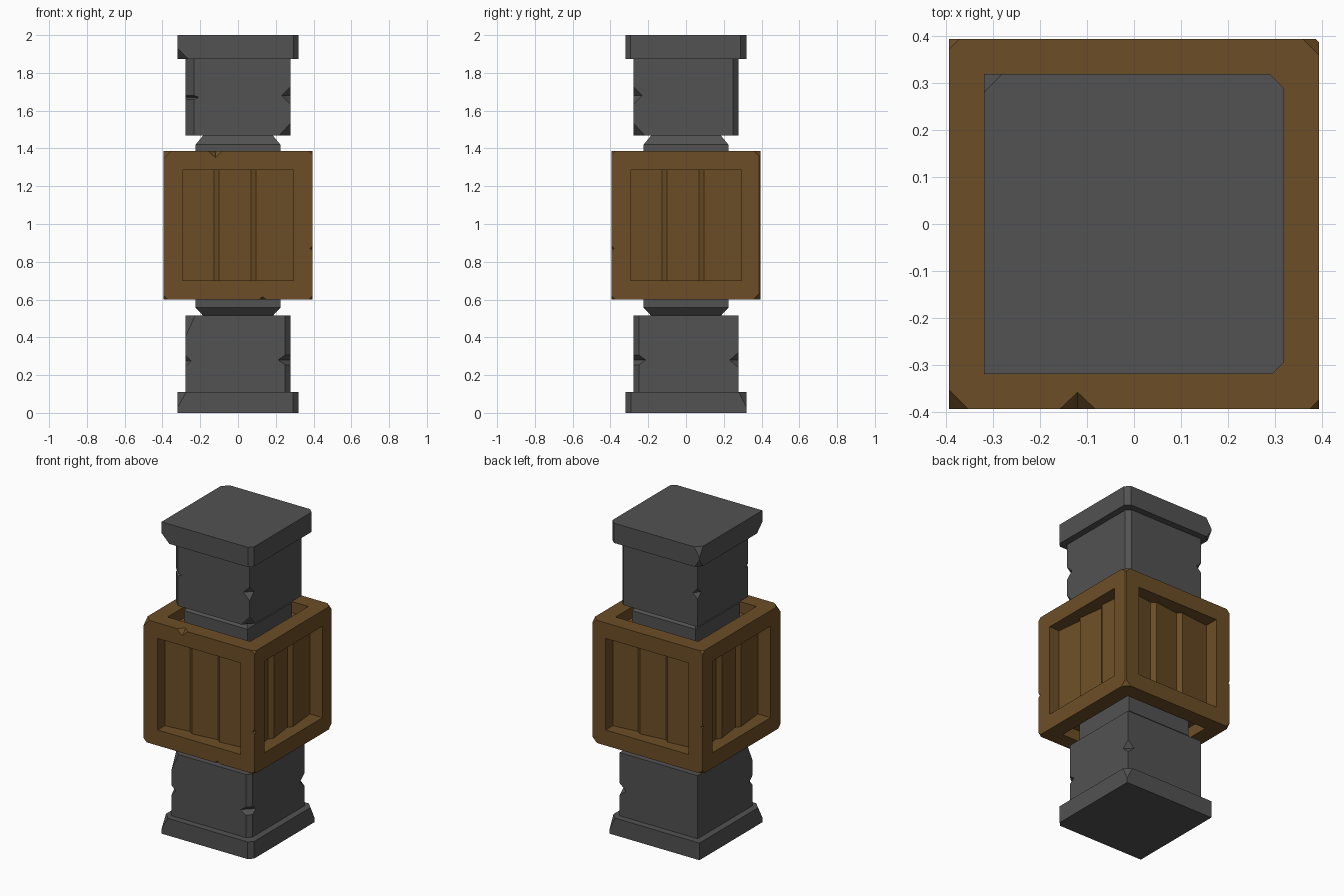
import bpy, bmesh, math
from mathutils import Vector, Matrix

if "Cube" in bpy.data.objects:
    bpy.data.objects.remove(bpy.data.objects["Cube"])


def material(name, rgb):
    m = bpy.data.materials.new(name)
    m.diffuse_color = (*rgb, 1)
    m.use_nodes = True
    m.node_tree.nodes["Principled BSDF"].inputs["Base Color"].default_value = m.diffuse_color
    return m


wood = material("wood", (0.15, 0.076, 0.0195))
stone = material("stone", (0.085, 0.085, 0.085))


def finish(bm, name, mat=None):
    bmesh.ops.recalc_face_normals(bm, faces=bm.faces[:])
    me = bpy.data.meshes.new(name)
    bm.to_mesh(me)
    bm.free()
    ob = bpy.data.objects.new(name, me)
    bpy.context.collection.objects.link(ob)
    if mat:
        me.materials.append(mat)
    return ob


def add_box(bm, lo, hi):
    lo, hi = Vector(lo), Vector(hi)
    m = Matrix.Translation((lo + hi) / 2) @ Matrix.Diagonal((*(hi - lo), 1))
    bmesh.ops.create_cube(bm, size=1, matrix=m)


def chip(bm, half, z0, z1, sx, sy, sz, d, h=1):
    """Slice off a corner (sz = +-1) or a whole vertical edge (sz = 0)."""
    z = z1 if sz > 0 else z0
    no = Vector((sx / d, sy / d, sz / h)).normalized()
    co = Vector((sx * (half - d), sy * half, z))
    bmesh.ops.bisect_plane(bm, geom=bm.verts[:] + bm.edges[:] + bm.faces[:],
                           plane_co=co, plane_no=no, clear_outer=True)
    bmesh.ops.holes_fill(bm, edges=[e for e in bm.edges if e.is_boundary], sides=0)


def notch(ob, spots, mat):
    """Cut diamond shaped nicks: (position, radii) for each spot."""
    bm = bmesh.new()
    for pos, rad in spots:
        vs = [bm.verts.new(Vector(pos) + Vector([s * rad[i] if j == i else 0 for j in range(3)]))
              for i in range(3) for s in (-1, 1)]
        bmesh.ops.convex_hull(bm, input=vs)
    cutter = finish(bm, "nick_cutter", mat)
    cutter.hide_render = True
    mod = ob.modifiers.new("nicks", 'BOOLEAN')
    mod.operation, mod.solver, mod.object = 'DIFFERENCE', 'EXACT', cutter
    bpy.context.view_layer.objects.active = ob
    bpy.ops.object.modifier_apply(modifier=mod.name)
    bpy.data.objects.remove(cutter)


def block(name, half, z0, z1, chips=(), nicks=()):
    bm = bmesh.new()
    add_box(bm, (-half, -half, z0), (half, half, z1))
    for c in chips:
        chip(bm, half, z0, z1, *c)
    ob = finish(bm, name, stone)
    if nicks:
        notch(ob, [((sx * half, sy * half, z), (r, r, h)) for sx, sy, z, r, h in nicks], stone)


# stone base and cap
block("base_plinth", 0.319, 0, 0.11,
      [(1, -1, 0, 0.027), (-1, -1, 1, 0.045, 0.08), (1, 1, 1, 0.04, 0.08)])
block("top_cap", 0.319, 1.873, 2.0,
      [(1, 1, 0, 0.03), (1, -1, 0, 0.025), (-1, 1, 1, 0.038, 0.06),
       (-1, -1, -1, 0.055, 0.055), (-1, 1, -1, 0.035, 0.05)])

# stone bodies
block("lower_body", 0.277, 0.11, 0.515,
      [(1, -1, 0, 0.028), (-1, -1, 1, 0.05, 0.11)],
      [(1, -1, 0.28, 0.065, 0.045), (-1, -1, 0.275, 0.03, 0.03),
       (1, 1, 0.28, 0.045, 0.04)])
block("upper_body", 0.277, 1.468, 1.873,
      [(-1, -1, 0, 0.045), (1, 1, 0, 0.027), (1, -1, -1, 0.06, 0.065)],
      [(1, -1, 1.68, 0.045, 0.045), (-1, -1, 1.67, 0.07, 0.03),
       (-1, 1, 1.68, 0.035, 0.035)])

# tapered necks between the stone and the crate
for name, rings in (("lower_neck", ((0.515, 0.185), (0.557, 0.225), (0.68, 0.225))),
                    ("upper_neck", ((1.468, 0.185), (1.42, 0.225), (1.31, 0.225)))):
    bm = bmesh.new()
    loops = [[bm.verts.new((x * r, y * r, z)) for x, y in ((-1, -1), (1, -1), (1, 1), (-1, 1))]
             for z, r in rings]
    for a, b in zip(loops, loops[1:]):
        for i in range(4):
            bm.faces.new((a[i], a[(i + 1) % 4], b[(i + 1) % 4], b[i]))
    bm.faces.new(loops[0])
    bm.faces.new(loops[-1])
    finish(bm, name, stone)

# crate frame: recessed panel on each face, chipped corners
H, Z0, Z1 = 0.394, 0.6, 1.387
bm = bmesh.new()
add_box(bm, (-H, -H, Z0), (H, H, Z1))
panels = bm.faces[:]
bm.normal_update()
bmesh.ops.inset_individual(bm, faces=panels, thickness=0.1, use_even_offset=True)
for f in panels:
    n = f.normal.copy()
    new = bmesh.ops.extrude_discrete_faces(bm, faces=[f])["faces"][0]
    # side recesses get slats in front of their floor
    depth = 0.094 if abs(n.z) < 0.5 else 0.07
    bmesh.ops.translate(bm, verts=new.verts[:], vec=-n * depth)
for sx, sy, sz, d in ((-1, -1, 1, 0.042), (1, 1, 1, 0.035), (1, -1, 1, 0.02), (-1, 1, 1, 0.022),
                      (-1, -1, -1, 0.022), (1, 1, -1, 0.038), (1, -1, -1, 0.02), (-1, 1, -1, 0.025)):
    chip(bm, H, Z0, Z1, sx, sy, sz, d, d)
chip(bm, H, Z0, Z1, 1, 1, 0, 0.008)
crate = finish(bm, "crate_frame", wood)
notch(crate, [((-0.12, -H, Z1), (0.038, 0.036, 0.036)), ((0.13, -H, Z0), (0.02, 0.015, 0.015)),
              ((H, -H, 0.87), (0.015, 0.015, 0.015)), ((-H, H, 0.9), (0.012, 0.012, 0.012))], wood)

# three slats inside each side panel, each leaning back toward the next one
profile = ((-0.294, 0.094), (-0.294, 0.072), (-0.128, 0.092), (-0.1, 0.07),
           (0.068, 0.092), (0.095, 0.07), (0.294, 0.09), (0.294, 0.094))
bm = bmesh.new()
for k in range(4):
    turn = Matrix.Rotation(k * math.pi / 2, 3, 'Z')
    lo, hi = [[bm.verts.new(turn @ Vector((x, -H + d, z))) for x, d in profile]
              for z in (Z0 + 0.1, Z1 - 0.1)]
    for i in range(len(profile)):
        j = (i + 1) % len(profile)
        bm.faces.new((lo[i], lo[j], hi[j], hi[i]))
    bm.faces.new(lo)
    bm.faces.new(hi)
finish(bm, "crate_slats", wood)
